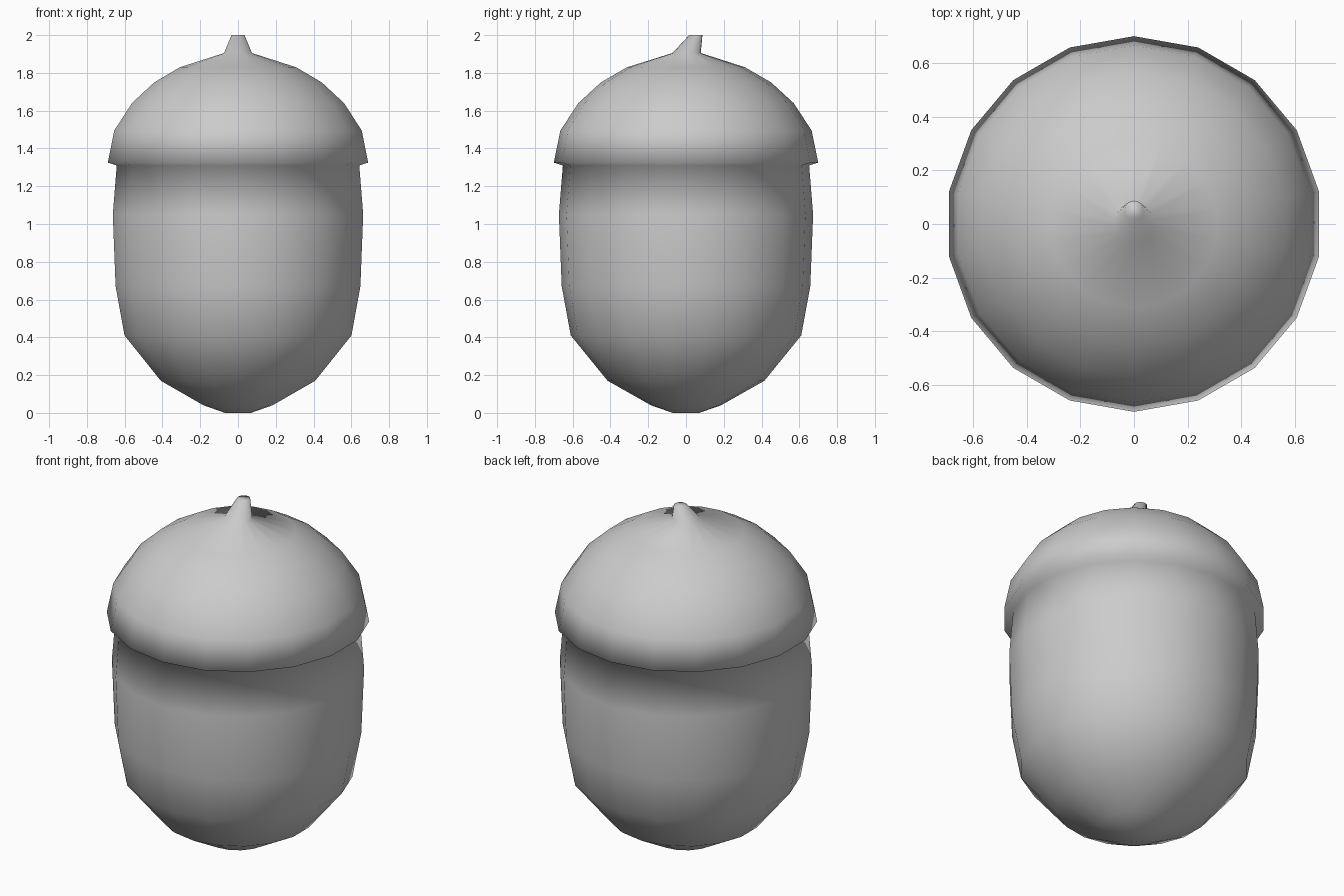
import bpy, bmesh, math

if "Cube" in bpy.data.objects:
    bpy.data.objects.remove(bpy.data.objects["Cube"])

SIDES = 18

# Profile from the base up: radius, height, y offset (the stem leans back)
PROFILE = [
    # nut
    (0.07, 0.0, 0), (0.185, 0.04, 0), (0.415, 0.17, 0), (0.61, 0.41, 0),
    (0.658, 0.67, 0), (0.673, 1.05, 0), (0.652, 1.31, 0),
    # cap with overhanging rim
    (0.70, 1.325, 0), (0.665, 1.495, 0), (0.57, 1.64, 0),
    (0.45, 1.75, 0), (0.312, 1.83, 0),
    # leaning stem
    (0.075, 1.905, 0.003), (0.035, 2.0, 0.052),
]

bm = bmesh.new()
rings = []
for r, z, dy in PROFILE:
    ring = []
    for i in range(SIDES):
        a = math.pi / 2 + math.tau * i / SIDES
        ring.append(bm.verts.new((r * math.cos(a), r * math.sin(a) + dy, z)))
    rings.append(ring)

# Skin the rings and close both ends
for lo, hi in zip(rings, rings[1:]):
    for i in range(SIDES):
        j = (i + 1) % SIDES
        bm.faces.new((lo[i], lo[j], hi[j], hi[i]))
bm.faces.new(rings[0][::-1])
bm.faces.new(rings[-1])
for f in bm.faces:
    f.smooth = True

mesh = bpy.data.meshes.new("acorn")
bm.to_mesh(mesh)
bm.free()
bpy.context.collection.objects.link(bpy.data.objects.new("acorn", mesh))
